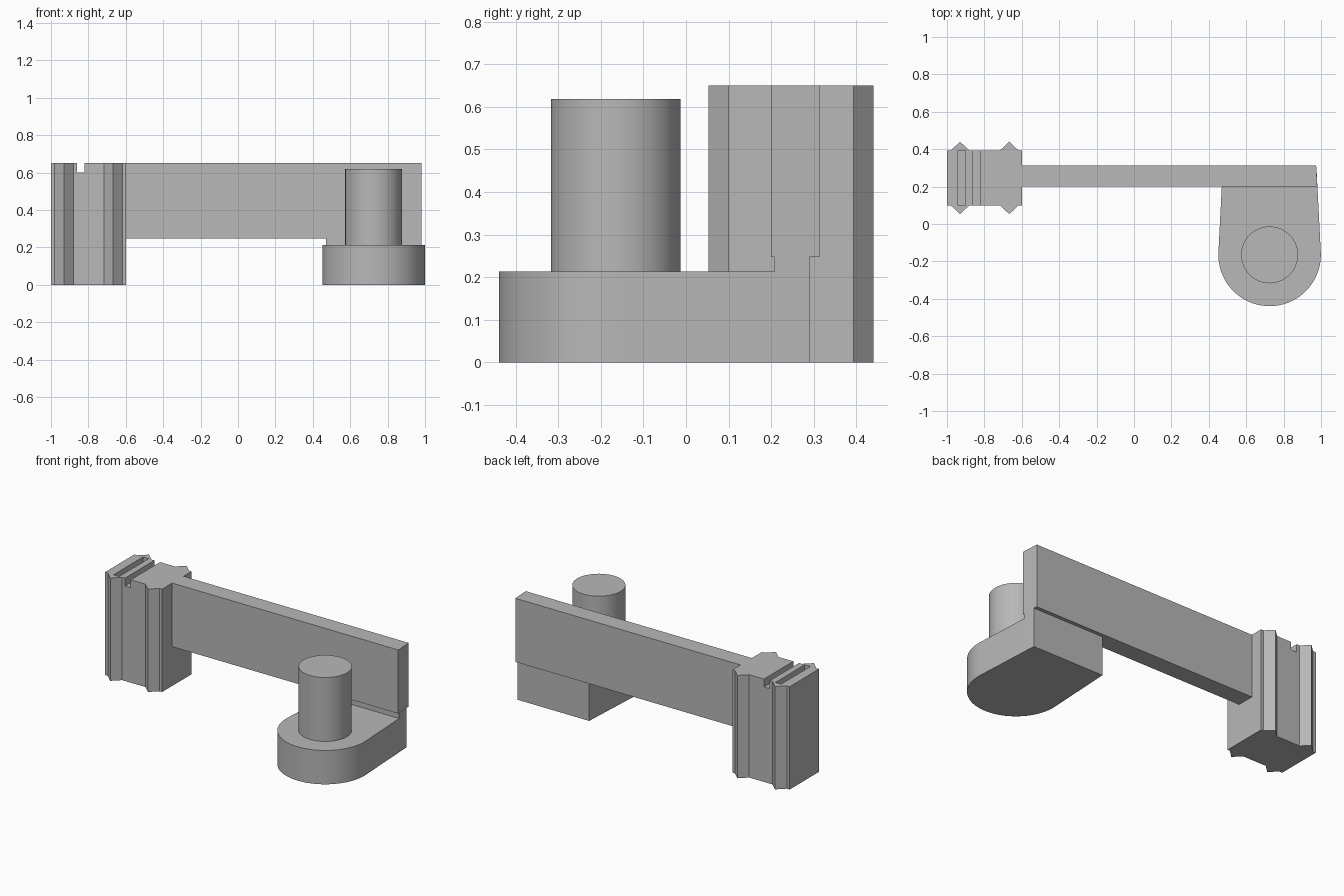
import bpy
import bmesh
import math

cube = bpy.data.objects.get("Cube")
if cube:
    bpy.data.objects.remove(cube, do_unlink=True)

GREY = (0.48, 0.48, 0.48, 1.0)
grey = bpy.data.materials.new("plain grey")
grey.use_nodes = True
grey.diffuse_color = GREY
grey.node_tree.nodes["Principled BSDF"].inputs["Base Color"].default_value = GREY


def prism(name, outline, z0, z1, smooth=False):
    """Extrude a counter-clockwise xy outline from z0 up to z1."""
    bm = bmesh.new()
    bottom = bm.faces.new([bm.verts.new((x, y, z0)) for x, y in outline])
    new = bmesh.ops.extrude_face_region(bm, geom=[bottom], use_keep_orig=True)["geom"]
    for v in new:
        if isinstance(v, bmesh.types.BMVert):
            v.co.z = z1
    bmesh.ops.recalc_face_normals(bm, faces=bm.faces)
    mesh = bpy.data.meshes.new(name)
    bm.to_mesh(mesh)
    bm.free()
    mesh.materials.append(grey)
    obj = bpy.data.objects.new(name, mesh)
    bpy.context.collection.objects.link(obj)
    if smooth:
        bpy.ops.object.select_all(action='DESELECT')
        obj.select_set(True)
        bpy.context.view_layer.objects.active = obj
        bpy.ops.object.shade_smooth_by_angle(angle=math.radians(30))
    return obj


def rect(x0, x1, y0, y1):
    return [(x0, y0), (x1, y0), (x1, y1), (x0, y1)]


def arc(cx, cy, r, start, end, steps):
    angles = [math.radians(start + (end - start) * i / steps) for i in range(steps + 1)]
    return [(cx + r * math.cos(a), cy + r * math.sin(a)) for a in angles]


def cut(target, outline, z0, z1):
    """Cut a prism-shaped groove out of the target."""
    cutter = prism("groove_cutter", outline, z0, z1)
    cutter.hide_render = True
    mod = target.modifiers.new("groove", 'BOOLEAN')
    mod.operation = 'DIFFERENCE'
    mod.solver = 'EXACT'
    mod.object = cutter
    bpy.context.view_layer.objects.active = target
    bpy.ops.object.modifier_apply(modifier=mod.name)
    bpy.data.objects.remove(cutter, do_unlink=True)


# Ribbed block: V-shaped ribs on both its front and back
TOP = 0.65
FRONT, BACK, RIB = 0.1, 0.393, 0.047
front_edge = [(-1.0, FRONT)]
for cx in (-0.93, -0.667):
    front_edge += [(cx - 0.05, FRONT), (cx, FRONT - RIB), (cx + 0.05, FRONT)]
front_edge.append((-0.6, FRONT))
back_edge = [(x, FRONT + BACK - y) for x, y in reversed(front_edge)]
block = prism("ribbed_block", front_edge + back_edge, 0, TOP)

# Top grooves: one open at both ends, one closed by the ribs
cut(block, rect(-0.86, -0.82, 0, 0.5), 0.6, 0.7)
cut(block, rect(-0.94, -0.9, FRONT, BACK), 0.6, 0.7)

# Long arm, with its free end following the taper of the foot
prism("arm", [(-0.6, 0.2), (0.98, 0.2), (0.974, 0.313), (-0.6, 0.313)], 0.248, TOP)

# Rounded foot with slightly tapered sides
CX, CY = 0.725, -0.165
foot_outline = arc(CX, CY, 0.274, -182.8, 2.8, 48) + [(0.976, 0.29), (0.474, 0.29)]
prism("foot", foot_outline, 0, 0.214, smooth=True)

# Short riser joining the foot to the arm
prism("foot_riser", [(0.47, 0.208), (0.98, 0.208), (0.976, 0.29), (0.474, 0.29)], 0.214, 0.248)

# Upright peg
prism("peg", arc(CX, CY, 0.152, 0, 360, 64)[:-1], 0.214, 0.618, smooth=True)
